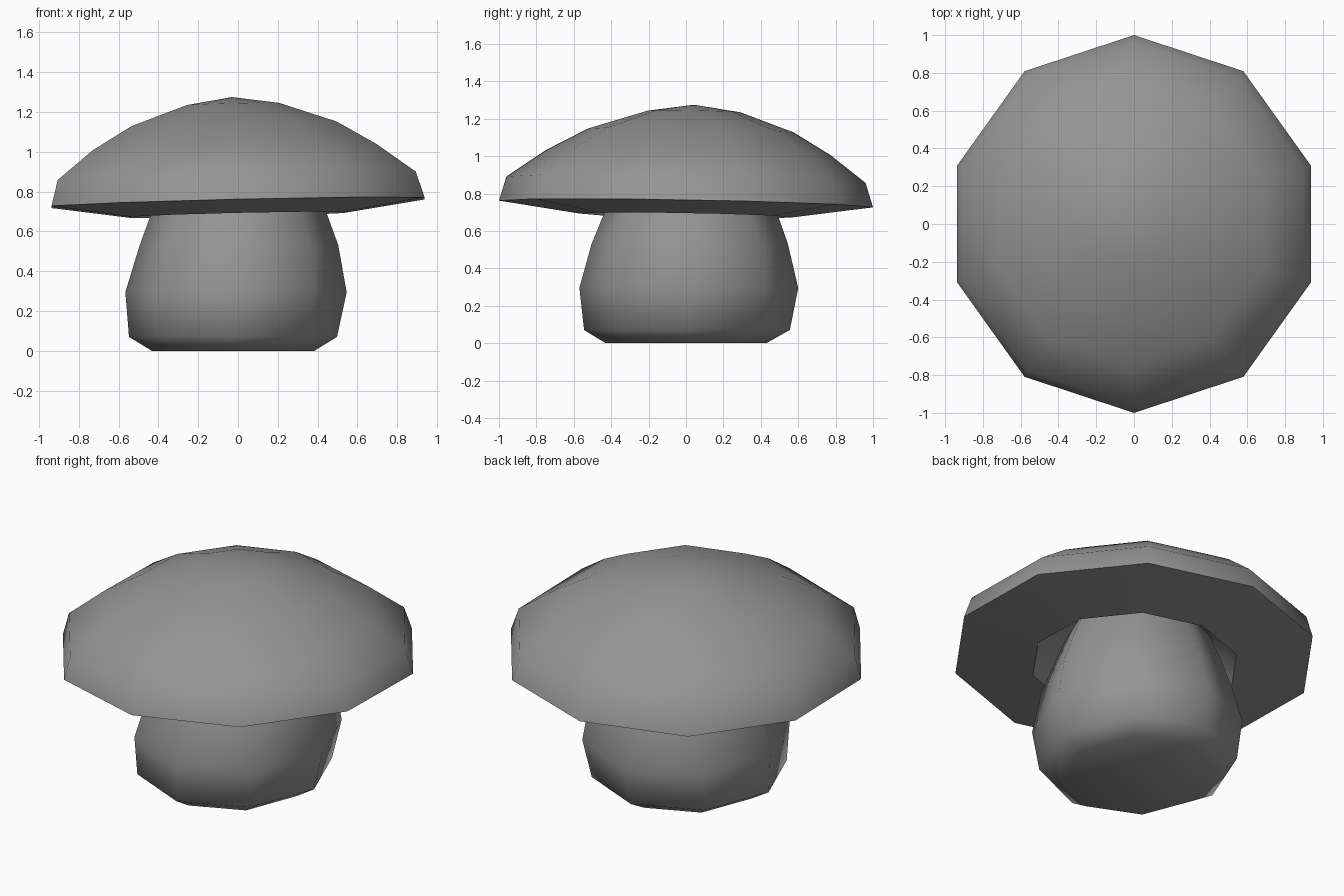
import bpy, bmesh
from math import pi, cos, sin, radians

if "Cube" in bpy.data.objects:
    bpy.data.objects.remove(bpy.data.objects["Cube"])

# Dark grey for both parts
grey = bpy.data.materials.new("dark_grey")
grey.diffuse_color = (0.3, 0.3, 0.3, 1)
grey.use_nodes = True
grey.node_tree.nodes["Principled BSDF"].inputs["Base Color"].default_value = grey.diffuse_color


def lathe(name, rings, sides, squash=1.0, slope=(0, 0)):
    """Rings are (radius, z, centre x, centre y); radius 0 makes a tip."""
    bm = bmesh.new()
    loops = []
    for r, z, cx, cy in rings:
        loop = []
        for i in range(sides if r > 0 else 1):
            a = pi / 2 + 2 * pi * i / sides
            x, y = cx + r * squash * cos(a), cy + r * sin(a)
            loop.append(bm.verts.new((x, y, z + slope[0] * x + slope[1] * y)))
        loops.append(loop)
    for lo, hi in zip(loops, loops[1:]):
        for i in range(sides):
            j = (i + 1) % sides
            if len(hi) == 1:
                bm.faces.new((lo[i], lo[j], hi[0]))
            else:
                bm.faces.new((lo[i], lo[j], hi[j], hi[i]))
    for end in (loops[0], loops[-1]):
        if len(end) > 1:
            bm.faces.new(end)
    bmesh.ops.recalc_face_normals(bm, faces=bm.faces)
    mesh = bpy.data.meshes.new(name)
    bm.to_mesh(mesh)
    bm.free()
    mesh.materials.append(grey)
    ob = bpy.data.objects.new(name, mesh)
    bpy.context.collection.objects.link(ob)
    bpy.ops.object.select_all(action='DESELECT')
    ob.select_set(True)
    bpy.context.view_layer.objects.active = ob
    bpy.ops.object.shade_smooth_by_angle(angle=radians(65))
    return ob


# Bulging eight-sided stem, running up into the cap
lathe("stem", [
    (0.43, 0.0, -0.025, 0.0),
    (0.55, 0.07, -0.025, 0.005),
    (0.585, 0.295, -0.01, 0.015),
    (0.525, 0.53, 0.005, 0.02),
    (0.46, 0.70, 0.005, 0.025),
    (0.38, 0.88, 0.005, 0.025),
], 8, squash=0.95)

# Slightly tilted ten-sided cap: recess, underside, rim, dome
lathe("cap", [
    (0.48, 0.84, 0.0, 0.0),
    (0.57, 0.683, -0.005, 0.0),
    (1.0, 0.744, 0.0, 0.0),
    (0.96, 0.874, -0.006, 0.0),
    (0.76, 1.02, -0.018, 0.012),
    (0.55, 1.138, -0.02, 0.025),
    (0.247, 1.24, -0.025, 0.043),
    (0.0, 1.276, -0.03, 0.043),
], 10, squash=0.985, slope=(0.023, -0.018))
